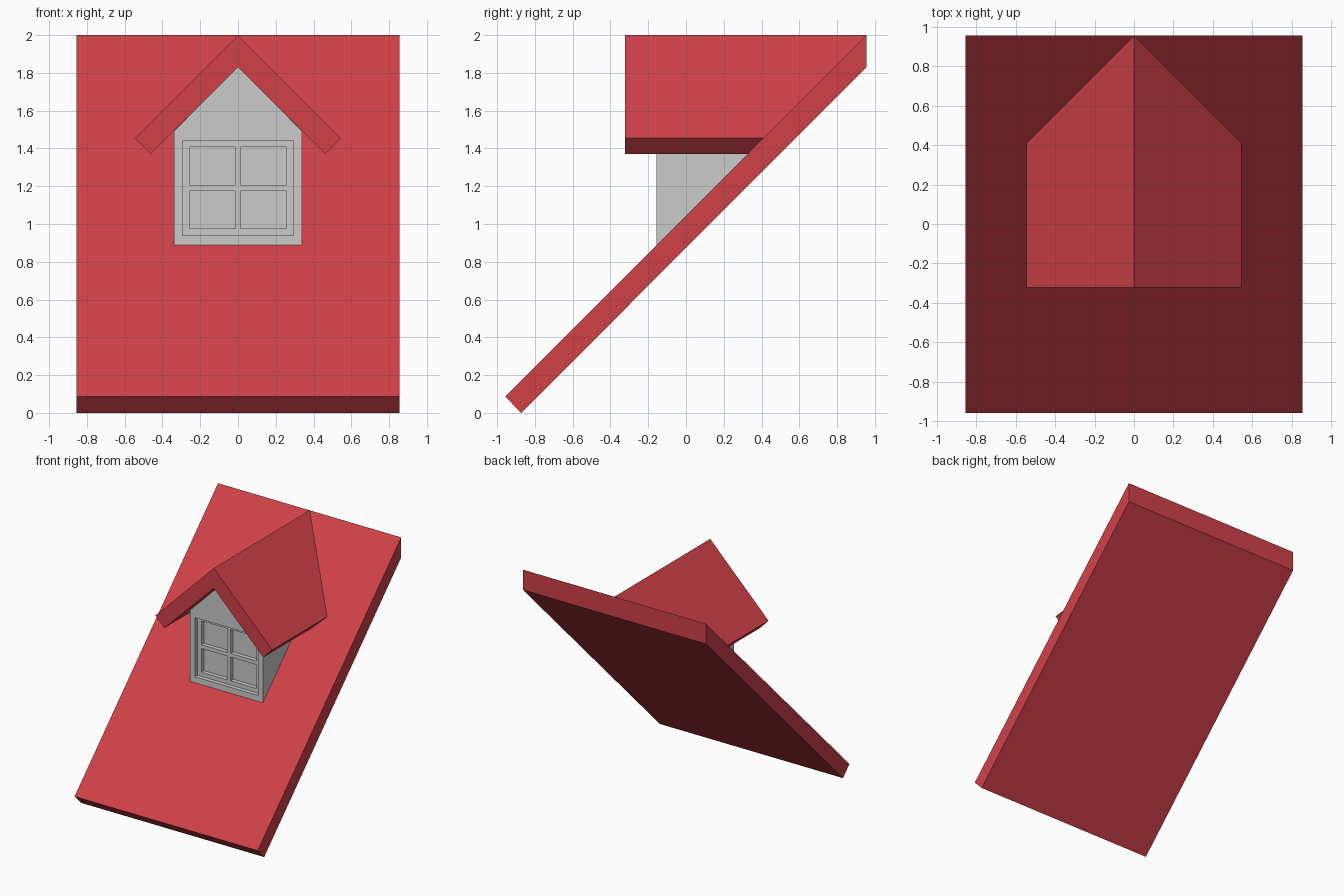
import bpy, bmesh
from mathutils import Matrix, Vector

if "Cube" in bpy.data.objects:
    bpy.data.objects.remove(bpy.data.objects["Cube"])

red = bpy.data.materials.new("roof_red")
red.diffuse_color = (0.633, 0.053, 0.066, 1)
red.use_nodes = True
red.node_tree.nodes["Principled BSDF"].inputs["Base Color"].default_value = red.diffuse_color


def add_object(name, bm, mat=None):
    bmesh.ops.recalc_face_normals(bm, faces=bm.faces)
    mesh = bpy.data.meshes.new(name)
    bm.to_mesh(mesh)
    bm.free()
    obj = bpy.data.objects.new(name, mesh)
    bpy.context.collection.objects.link(obj)
    if mat:
        mesh.materials.append(mat)
    return obj


def prism(points, direction):
    """Extrude a closed polygon along a direction."""
    bm = bmesh.new()
    face = bm.faces.new([bm.verts.new(p) for p in points])
    new = bmesh.ops.extrude_face_region(bm, geom=[face], use_keep_orig=True)["geom"]
    verts = [g for g in new if isinstance(g, bmesh.types.BMVert)]
    bmesh.ops.translate(bm, verts=verts, vec=direction)
    return bm


def trim_to_slope(bm, offset):
    """Cut away everything behind the sloping plane z = y + offset."""
    geom = bm.verts[:] + bm.edges[:] + bm.faces[:]
    bmesh.ops.bisect_plane(bm, geom=geom, plane_co=(0, 0, offset),
                           plane_no=(0, 1, -1), clear_outer=True)
    edges = [e for e in bm.edges if e.is_boundary]
    bmesh.ops.holes_fill(bm, edges=edges, sides=0)


def add_box(bm, x0, x1, y0, y1, z0, z1):
    centre = Vector(((x0 + x1) / 2, (y0 + y1) / 2, (z0 + z1) / 2))
    size = Matrix.Diagonal((x1 - x0, y1 - y0, z1 - z0, 1))
    bmesh.ops.create_cube(bm, size=1, matrix=Matrix.Translation(centre) @ size)


# Main sloping roof slab
slope = [(-0.958, 0.087), (-0.872, 0), (0.955, 1.83), (0.955, 2.0)]
add_object("main_roof", prism([(-0.855, y, z) for y, z in slope], (1.71, 0, 0)), red)

# Dormer gable roof, ending on the slab surface
half = [(0.545, 1.455), (0.462, 1.37)]
gable = [(0, 2.0), *half, (0, 1.83)] + [(-x, z) for x, z in reversed(half)]
bm = prism([(x, -0.323, z) for x, z in gable], (0, 1.5, 0))
trim_to_slope(bm, 1.045)
add_object("dormer_roof", bm, red)

# Dormer walls, sunk into the slab
wall = [(-0.34, 0.89), (0.34, 0.89), (0.34, 1.49), (0, 1.83), (-0.34, 1.49)]
bm = prism([(x, -0.155, z) for x, z in wall], (0, 1.5, 0))
trim_to_slope(bm, 0.96)
walls = add_object("dormer_walls", bm)

# Window opening cut into the front wall
PANE_Y, FRAME_Y = -0.085, -0.12
bm = bmesh.new()
add_box(bm, -0.295, 0.295, -0.3, PANE_Y, 0.94, 1.44)
cutter = add_object("window_cutter", bm)
cutter.hide_render = True
cutter.hide_set(True)
mod = walls.modifiers.new("opening", "BOOLEAN")
mod.operation = "DIFFERENCE"
mod.solver = "EXACT"
mod.object = cutter

# Window frame and glazing bars
bm = bmesh.new()
for x0, x1 in [(-0.295, -0.257), (-0.014, 0.014), (0.257, 0.295)]:
    add_box(bm, x0, x1, FRAME_Y, PANE_Y, 0.94, 1.44)
for z0, z1 in [(0.94, 0.975), (1.175, 1.207), (1.408, 1.44)]:
    for x0, x1 in [(-0.257, -0.014), (0.014, 0.257)]:
        add_box(bm, x0, x1, FRAME_Y, PANE_Y, z0, z1)
add_object("window_frame", bm)
